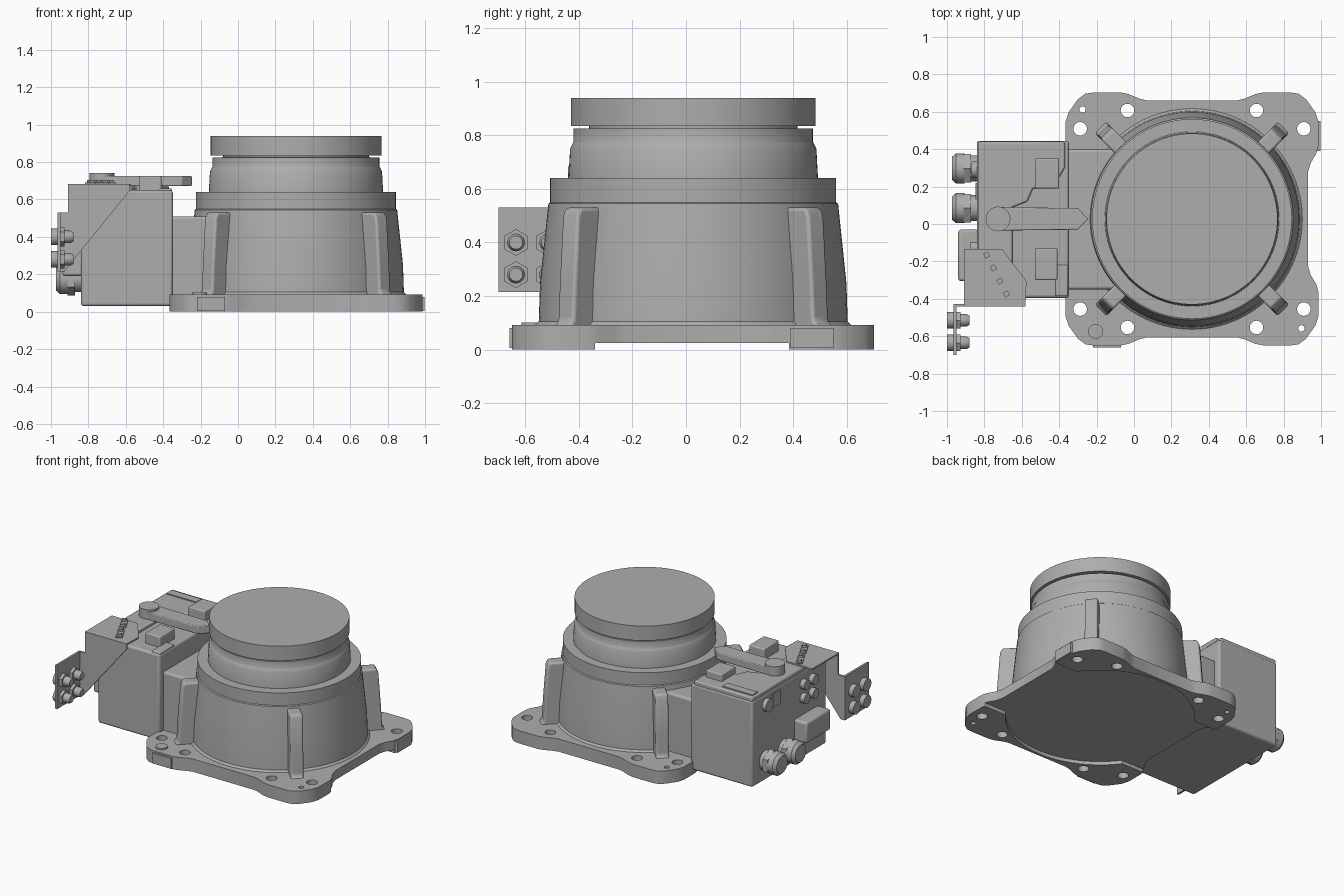
import bpy, bmesh, math
from mathutils import Matrix, Vector

if "Cube" in bpy.data.objects:
    bpy.data.objects.remove(bpy.data.objects["Cube"], do_unlink=True)

grey = bpy.data.materials.new("plain grey")
grey.use_nodes = True
grey.diffuse_color = (0.42, 0.42, 0.42, 1)
grey.node_tree.nodes["Principled BSDF"].inputs["Base Color"].default_value = grey.diffuse_color

CX, CY = 0.31, 0.027  # axis of the round body


def finish(name, bm, bevel=0.0, smooth=False):
    bmesh.ops.recalc_face_normals(bm, faces=bm.faces)
    mesh = bpy.data.meshes.new(name)
    bm.to_mesh(mesh)
    bm.free()
    mesh.materials.append(grey)
    ob = bpy.data.objects.new(name, mesh)
    bpy.context.collection.objects.link(ob)
    if bevel:
        mod = ob.modifiers.new("bevel", "BEVEL")
        mod.width, mod.segments, mod.limit_method = bevel, 3, "ANGLE"
    if smooth or bevel:
        shade(ob)
    return ob


def shade(ob):
    bpy.ops.object.select_all(action="DESELECT")
    ob.select_set(True)
    bpy.context.view_layer.objects.active = ob
    bpy.ops.object.shade_smooth_by_angle(angle=math.radians(35))


def box(name, lo, hi, bevel=0.0, turn=0.0):
    bm = bmesh.new()
    bmesh.ops.create_cube(bm, size=1)
    lo, hi = Vector(lo), Vector(hi)
    bmesh.ops.scale(bm, vec=hi - lo, verts=bm.verts)
    m = Matrix.Translation((lo + hi) / 2) @ Matrix.Rotation(turn, 4, "Z")
    bmesh.ops.transform(bm, matrix=m, verts=bm.verts)
    return finish(name, bm, bevel)


def prism(name, pts, a, b, axis="Z", bevel=0.0, smooth=False, matrix=None):
    """Extrude a 2D outline from a to b along Z, or along Y for an x-z outline."""
    put = (lambda u, v, w: (u, v, w)) if axis == "Z" else (lambda u, v, w: (u, w, v))
    bm = bmesh.new()
    face = bm.faces.new([bm.verts.new(put(u, v, a)) for u, v in pts])
    new = bmesh.ops.extrude_face_region(bm, geom=[face])["geom"]
    move = [v for v in new if isinstance(v, bmesh.types.BMVert)]
    bmesh.ops.translate(bm, vec=put(0, 0, b - a), verts=move)
    if matrix:
        bmesh.ops.transform(bm, matrix=matrix, verts=bm.verts)
    return finish(name, bm, bevel, smooth)


def lathe(name, profile, origin, axis="Z", sides=96):
    """Spin (radius, height) pairs round an axis; axis -X points heights left."""
    bm = bmesh.new()
    vs = [bm.verts.new((r, 0, h)) for r, h in profile]
    es = [bm.edges.new(p) for p in zip(vs, vs[1:])]
    bmesh.ops.spin(bm, geom=vs + es, cent=(0, 0, 0), axis=(0, 0, 1),
                   angle=math.tau, steps=sides, use_duplicate=False)
    bmesh.ops.remove_doubles(bm, verts=bm.verts, dist=1e-5)
    m = Matrix.Translation(origin)
    if axis != "Z":
        m = m @ Matrix.Rotation(math.radians(90 if axis == "X" else -90), 4, "Y")
    bmesh.ops.transform(bm, matrix=m, verts=bm.verts)
    return finish(name, bm, smooth=sides > 8)


def rod(name, origin, r, length, axis="Z", sides=32):
    return lathe(name, [(0, 0), (r, 0), (r, length), (0, length)], origin, axis, sides)


def cut(ob, cutters):
    bpy.context.view_layer.objects.active = ob
    for c in cutters:
        mod = ob.modifiers.new("cut", "BOOLEAN")
        mod.operation, mod.object, mod.solver = "DIFFERENCE", c, "EXACT"
        bpy.ops.object.modifier_apply(modifier=mod.name)
        bpy.data.objects.remove(c, do_unlink=True)


# Base plate: one corner lobe mirrored round to four
corner = [(0.62, 0.25), (0.635, 0.30), (0.665, 0.35), (0.676, 0.39), (0.676, 0.52),
          (0.66, 0.57), (0.61, 0.64), (0.57, 0.67), (0.53, 0.676), (0.38, 0.676),
          (0.34, 0.668), (0.28, 0.643), (0.24, 0.633)]
outline = []
for sx, sy in ((1, 1), (-1, 1), (-1, -1), (1, -1)):
    quarter = corner if sx * sy > 0 else corner[::-1]
    outline += [(CX + sx * x, CY + sy * y) for x, y in quarter]
plate = prism("base_plate", outline, 0, 0.092)
holes = [rod("cutter", (CX, CY, -0.1), 0.615, 0.125, sides=96),
         box("cutter", (-1, -0.34, -0.1), (1.5, 0.385, 0.025))]
for sx in (-1, 1):
    for sy in (-1, 1):
        for x, y in ((0.598, 0.482), (0.345, 0.58)):
            holes.append(rod("cutter", (CX + sx * x, CY + sy * y, -0.1), 0.036, 0.4))
for s in (-1, 1):
    holes.append(rod("cutter", (CX + s * 0.585, CY - s * 0.585, -0.1), 0.017, 0.4))
cut(plate, holes)
shade(plate)
rod("plate_boss", (-0.205, -0.575, 0.08), 0.04, 0.022)
box("front_pad", (-0.22, -0.66, 0.005), (-0.07, -0.62, 0.08))
box("side_pad", (0.95, 0.39, 0.005), (0.998, 0.55, 0.08))

# Round body with stepped rings and a top disc
lathe("round_body", [
    (0, 0.04), (0.59, 0.04), (0.59, 0.092), (0.577, 0.105), (0.572, 0.25), (0.541, 0.545),
    (0.534, 0.55), (0.534, 0.64), (0.466, 0.64), (0.46, 0.75), (0.45, 0.77),
    (0.447, 0.775), (0.447, 0.825), (0.39, 0.826), (0.39, 0.835),
    (0.457, 0.835), (0.457, 0.94), (0, 0.94)], (CX, CY, 0))

# Four diagonal ribs
rib = [(0.45, 0.08), (0.70, 0.08), (0.675, 0.11), (0.668, 0.25), (0.65, 0.50),
       (0.635, 0.53), (0.45, 0.53)]
for i, label in enumerate(("back_left", "back_right", "front_right", "front_left")):
    m = Matrix.Translation((CX, CY, 0)) @ Matrix.Rotation(math.radians(45 + 90 * i), 4, "Z")
    prism(label + "_rib", rib, -0.043, 0.043, "Y", 0.012, matrix=m)

# Control box, its neck to the body, and the raised lid
box("control_box", (-0.84, -0.395, 0.03), (-0.348, 0.445, 0.65), 0.015)
box("box_neck", (-0.37, -0.35, 0.03), (0.0, 0.40, 0.51), 0.015)
lid = [(-0.835, -0.39), (-0.65, -0.39), (-0.65, 0.09), (-0.57, 0.12), (-0.54, 0.19),
       (-0.43, 0.20), (-0.37, 0.30), (-0.37, 0.44), (-0.835, 0.44)]
prism("box_lid", lid, 0.62, 0.675, bevel=0.01)
box("lid_label", (-0.82, 0.355, 0.67), (-0.58, 0.415, 0.682))
box("back_block", (-0.53, 0.19, 0.62), (-0.40, 0.35, 0.725), 0.008)
box("front_block", (-0.53, -0.30, 0.62), (-0.41, -0.13, 0.725), 0.008)
box("side_block", (-0.42, -0.385, 0.5), (-0.352, -0.22, 0.66), 0.008)

# Pointed lever with its pivot knob
prism("lever_arm", [(-0.73, -0.035), (-0.30, -0.03), (-0.245, CY), (-0.30, 0.085),
                    (-0.73, 0.09)], 0.672, 0.726, bevel=0.005)
rod("lever_knob", (-0.727, CY, 0.66), 0.066, 0.082)

# Folded sheet bracket
prism("bracket_top", [(-0.91, -0.44), (-0.58, -0.44), (-0.575, -0.305), (-0.705, -0.135),
                      (-0.91, -0.135)], 0.672, 0.684)
prism("bracket_front", [(-0.91, 0.684), (-0.58, 0.684), (-0.58, 0.645), (-0.93, 0.215),
                        (-0.965, 0.215), (-0.965, 0.53), (-0.91, 0.53)], -0.44, -0.428, "Y")
box("bracket_flange", (-0.965, -0.70, 0.215), (-0.95, -0.43, 0.53))
for x, y in ((-0.77, -0.20), (-0.70, -0.34)):
    box("bracket_clip", (x - 0.022, y - 0.06, 0.68), (x + 0.022, y + 0.06, 0.692),
        turn=math.radians(28))
    for s in (-1, 1):
        box("clip_stud", (x + s * 0.018 - 0.014, y - s * 0.034 - 0.014, 0.685),
            (x + s * 0.018 + 0.014, y - s * 0.034 + 0.014, 0.705), turn=math.radians(28))

# Four small fittings through the flange
for y in (-0.515, -0.635):
    for z in (0.28, 0.40):
        rod("fitting_cap", (-0.965, y, z), 0.044, 0.035, "-X")
        rod("fitting_nut", (-0.95, y, z), 0.05, 0.022, "X", 6)
        lathe("fitting_tip", [(0, 0), (0.033, 0), (0.033, 0.055), (0.025, 0.07), (0, 0.07)],
              (-0.95, y, z), "X", 24)

# Cable glands, socket and plugs on the end of the box
for y in (0.297, 0.085):
    rod("gland_collar", (-0.83, y, 0.175), 0.07, 0.05, "-X")
    rod("gland_nut", (-0.872, y, 0.175), 0.088, 0.04, "-X", 6)
    lathe("gland_cap", [(0, 0), (0.08, 0), (0.08, 0.045), (0.062, 0.066), (0, 0.066)],
          (-0.907, y, 0.175), "-X", 32)
box("end_socket", (-0.94, -0.305, 0.19), (-0.83, -0.03, 0.34), 0.015)
rod("round_plug", (-0.83, 0.29, 0.57), 0.045, 0.04, "-X")
box("square_plate", (-0.848, 0.13, 0.52), (-0.83, 0.22, 0.62))
for y in (-0.13, -0.23):
    for z in (0.46, 0.56):
        rod("small_plug", (-0.83, y, z), 0.035, 0.045, "-X", 24)
